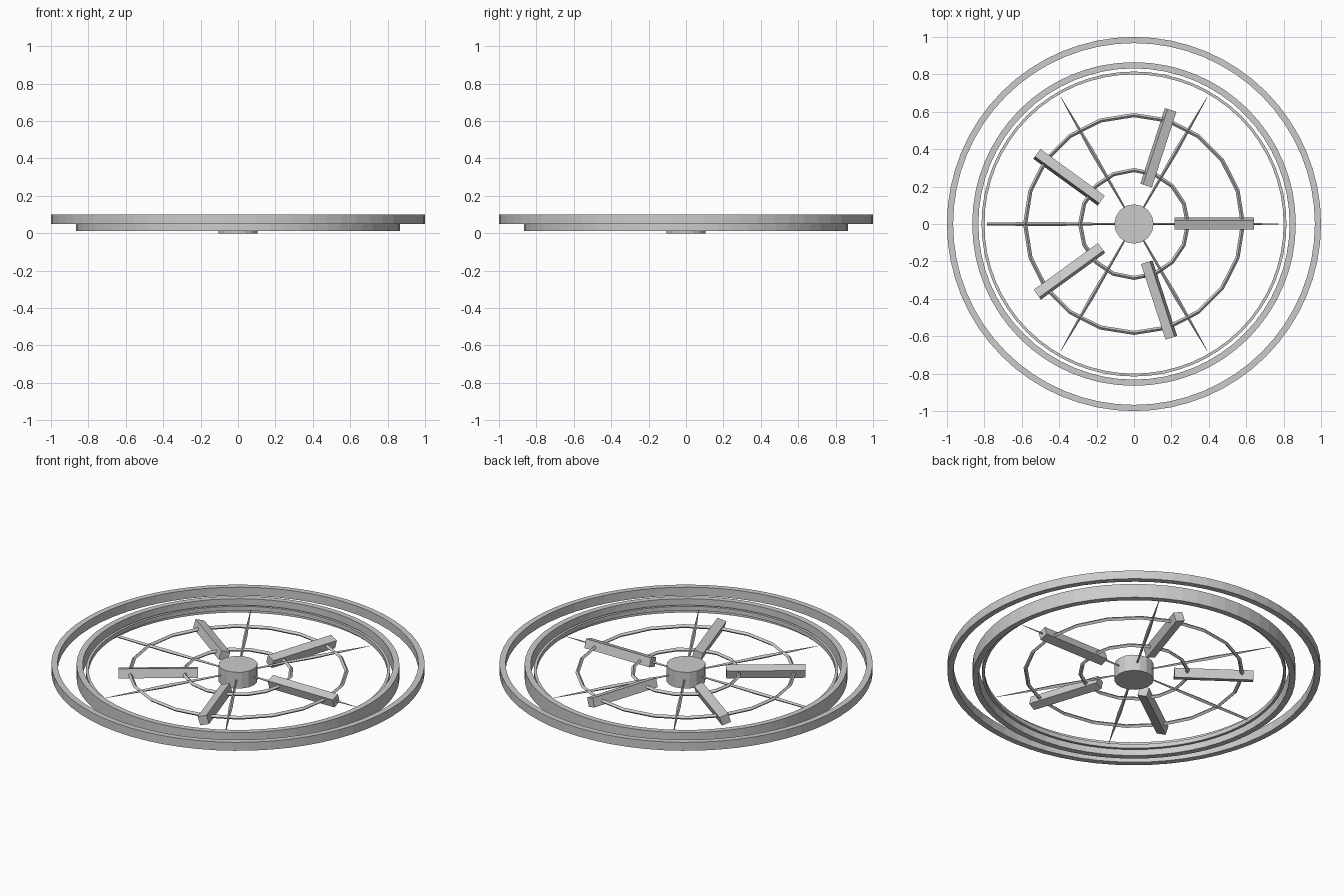
import bpy
import bmesh
from math import cos, sin, radians, tau
from mathutils import Matrix

cube = bpy.data.objects.get("Cube")
if cube:
    bpy.data.objects.remove(cube, do_unlink=True)

grey = bpy.data.materials.new("plain grey")
grey.use_nodes = True
grey.diffuse_color = (0.6, 0.6, 0.6, 1)
grey.node_tree.nodes["Principled BSDF"].inputs["Base Color"].default_value = grey.diffuse_color

MID = 0.05  # height of the spoke plane


def finish(name, bm):
    bmesh.ops.recalc_face_normals(bm, faces=bm.faces)
    mesh = bpy.data.meshes.new(name)
    bm.to_mesh(mesh)
    bm.free()
    mesh.materials.append(grey)
    obj = bpy.data.objects.new(name, mesh)
    bpy.context.collection.objects.link(obj)
    return obj


def lathe_ring(name, profile, sides):
    """Sweep a closed (radius, height) profile around the z axis."""
    bm = bmesh.new()
    loops = [[bm.verts.new((r * cos(tau * i / sides), r * sin(tau * i / sides), z))
              for r, z in profile] for i in range(sides)]
    n = len(profile)
    for i in range(sides):
        a, b = loops[i], loops[(i + 1) % sides]
        for j in range(n):
            k = (j + 1) % n
            bm.faces.new((a[j], b[j], b[k], a[k]))
    return finish(name, bm)


def band(name, inner, outer, low, high):
    return lathe_ring(name, [(inner, low), (outer, low), (outer, high), (inner, high)], 64)


# Flat outer bands
band("outer_rim", 0.967, 1.0, 0.05, 0.1)
band("middle_rim", 0.832, 0.865, 0.013, 0.095)
band("inner_rim", 0.8, 0.815, 0.04, 0.065)

# Thin wire hoops with a diamond section
for name, radius, sides in (("small_hoop", 0.288, 16), ("large_hoop", 0.582, 20)):
    t = 0.011
    lathe_ring(name, [(radius - t, MID), (radius, MID - t),
                      (radius + t, MID), (radius, MID + t)], sides)

# Hub drum
bm = bmesh.new()
bmesh.ops.create_cone(bm, cap_ends=True, segments=16, radius1=0.105, radius2=0.105,
                      depth=0.096, matrix=Matrix.Translation((0, 0, 0.048)))
finish("hub", bm)

# Slender spokes, widest halfway and pointed at the tip
for i in range(6):
    bm = bmesh.new()
    tip = 0.008 if i == 3 else 0.001
    sections = [(0.08, 0.004), (0.45, 0.011), (0.785, tip)]
    rows = [[bm.verts.new((x, w * cos(tau * k / 4), MID + w * sin(tau * k / 4)))
             for k in range(4)] for x, w in sections]
    for a, b in zip(rows, rows[1:]):
        for k in range(4):
            bm.faces.new((a[k], a[(k + 1) % 4], b[(k + 1) % 4], b[k]))
    bm.faces.new(rows[0])
    bm.faces.new(rows[-1])
    finish(f"spoke_{i + 1}", bm).rotation_euler.z = tau * i / 6

# Square bars, each rolled a little about its own length
for i in range(5):
    bm = bmesh.new()
    placing = (Matrix.Translation((0.428, 0.002, MID)) @ Matrix.Rotation(radians(17), 4, "X")
               @ Matrix.Diagonal((0.425, 0.052, 0.052, 1)))
    bmesh.ops.create_cube(bm, size=1, matrix=placing)
    finish(f"bar_{i + 1}", bm).rotation_euler.z = tau * i / 5
